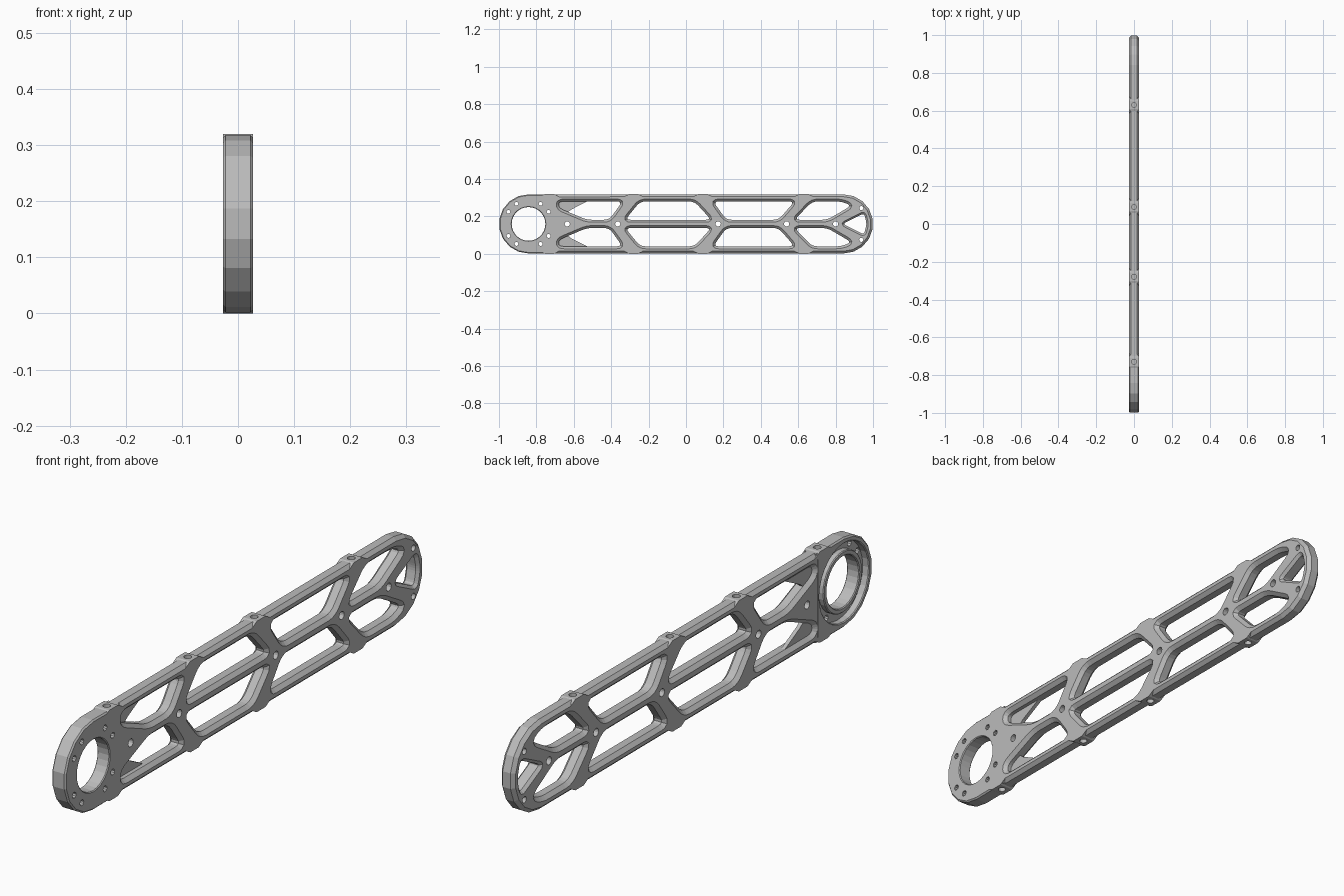
import bpy, bmesh, math
from mathutils import Vector

if "Cube" in bpy.data.objects:
    bpy.data.objects.remove(bpy.data.objects["Cube"], do_unlink=True)

MID = 0.16       # height of the centre line
T = 0.027        # half thickness
CH = 0.013       # chamfer of the truss bars
HEAD = -0.842    # centre of the mounting ring along y

metal = bpy.data.materials.new("grey_metal")
metal.use_nodes = True
grey = (0.5, 0.5, 0.5, 1)
metal.diffuse_color = grey
metal.node_tree.nodes["Principled BSDF"].inputs["Base Color"].default_value = grey


def arc(cy, cz, r, start, end, n):
    angles = [math.radians(start + (end - start) * i / n) for i in range(n + 1)]
    return [(cy + r * math.cos(a), cz + r * math.sin(a)) for a in angles]


def circle(cy, cz, r, n=14):
    return arc(cy, cz, r, 0, 360, n)[:-1]


def mirrored(pts):
    return [(y, -z) for y, z in pts]


def ccw(pts):
    area = sum(a[0] * b[1] - b[0] * a[1] for a, b in zip(pts, pts[1:] + pts[:1]))
    return pts if area > 0 else pts[::-1]


def rounded(pts, r, n=4):
    """Replace each corner with a short curve."""
    out = []
    for i, p in enumerate(pts):
        p = Vector(p)
        a, b = Vector(pts[i - 1]) - p, Vector(pts[(i + 1) % len(pts)]) - p
        start = p + a.normalized() * min(r, a.length * 0.45)
        end = p + b.normalized() * min(r, b.length * 0.45)
        for k in range(n + 1):
            t = k / n
            q = start * (1 - t) ** 2 + p * 2 * t * (1 - t) + end * t * t
            out.append((q.x, q.y))
    return out


def shifted(pts, d):
    """Move a closed loop sideways, to the left of its direction."""
    out = []
    for i, p in enumerate(pts):
        p = Vector(p)
        u = (p - Vector(pts[i - 1])).normalized()
        v = (Vector(pts[(i + 1) % len(pts)]) - p).normalized()
        n1, n2 = Vector((-u.y, u.x)), Vector((-v.y, v.x))
        q = p + (n1 + n2) * d / max(0.4, 1 + n1.dot(n2))
        out.append((q.x, q.y))
    return out


def plate(name, loops, x0, x1, low=1, high=1):
    """Plate across x: first loop is the outline, the rest are holes.
    Each loop is (points, chamfer); low and high scale the chamfer per side."""
    bm = bmesh.new()
    caps = ([], [])
    for i, (pts, c) in enumerate(loops):
        pts = ccw(pts)
        sign = 1 if i == 0 else -1
        rings = []
        for x, d in ((x0, c * low), (x0 + c * low, 0), (x1 - c * high, 0), (x1, c * high)):
            if rings and abs(x - rings[-1][0].co.x) < 1e-6:
                continue
            loop = shifted(pts, sign * d) if d else pts
            rings.append([bm.verts.new((x, y, z + MID)) for y, z in loop])
        n = len(pts)
        for a, b in zip(rings, rings[1:]):
            for k in range(n):
                bm.faces.new((a[k], a[(k + 1) % n], b[(k + 1) % n], b[k]))
        for cap, ring in zip(caps, (rings[0], rings[-1])):
            cap += [bm.edges.get((ring[k], ring[(k + 1) % n])) for k in range(n)]
    for cap, side in zip(caps, (-1, 1)):
        bmesh.ops.triangle_fill(bm, use_beauty=True, edges=cap, normal=(side, 0, 0))
    bmesh.ops.recalc_face_normals(bm, faces=bm.faces[:])
    mesh = bpy.data.meshes.new(name)
    bm.to_mesh(mesh)
    bm.free()
    mesh.materials.append(metal)
    obj = bpy.data.objects.new(name, mesh)
    bpy.context.scene.collection.objects.link(obj)
    return obj


# Truss frame: long outline, mirrored pockets and cross bolt holes
outline = [(-0.706, -0.157)] + arc(0.842, 0, 0.158, -90, 90, 9) + [(-0.706, 0.157)]
pockets = [
    [(-0.68, 0.12), (-0.68, 0.085), (-0.62, 0.06), (-0.53, 0.022), (-0.41, 0.022), (-0.34, 0.12)],
    [(-0.325, 0.022), (-0.245, 0.12), (0.045, 0.12), (0.135, 0.022)],
    [(0.145, 0.12), (0.215, 0.022), (0.495, 0.022), (0.58, 0.12)],
    [(0.58, 0.022), (0.675, 0.12), (0.83, 0.12), (0.885, 0.098), (0.755, 0.022)],
]
loops = [(outline, 0.012)]
for p in pockets:
    loops += [(rounded(p, 0.03), CH), (rounded(mirrored(p), 0.03), CH)]
end_pocket = [(0.838, 0), (0.952, 0.057), (0.966, 0), (0.952, -0.057)]
loops.append((rounded(end_pocket, 0.018), 0.01))
loops += [(circle(y, 0, 0.014), 0) for y in (-0.635, -0.365, 0.172, 0.538, 0.80)]
loops += [(circle(0.937, s * 0.085, 0.011), 0) for s in (-1, 1)]
frame = plate("truss_frame", loops, -T, T)

# Mounting ring: flat plate on one side, rim and collar on the other
head = arc(HEAD, 0, 0.158, 90, 270, 9) + [(-0.69, -0.157), (-0.69, 0.157)]
bolts = [(circle(HEAD + 0.125 * math.cos(math.radians(a)),
                 0.125 * math.sin(math.radians(a)), 0.0105, 10), 0)
         for q in range(0, 360, 90) for a in (q + 31, q + 59)]
bore = circle(HEAD, 0, 0.09, 28)
ring_plate = plate("ring_plate", [(head, 0.005), (bore, 0.003)] + bolts, -0.002, T, low=0)
ring_rim = plate("ring_rim", [(head, 0.005), (circle(HEAD, 0, 0.138, 28), 0.003)], -T, 0, high=0)
plate("ring_collar", [(circle(HEAD, 0, 0.108, 28), 0.003), (bore, 0.003)], -0.022, 0, high=0)

# Thin webs in the pockets beside the ring
web = [(-0.70, 0.13), (-0.51, 0.13), (-0.615, 0.076), (-0.64, 0.055), (-0.70, 0.075)]
plate("upper_web", [(web, 0)], -0.014, 0)
plate("lower_web", [(mirrored(web), 0)], -0.014, 0)

# Edge bosses, drilled from above and below
drilled = [frame, ring_plate, ring_rim]
bm = bmesh.new()
for y in (-0.73, -0.28, 0.09, 0.63):
    boss = [(y - 0.065, 0.137), (y + 0.065, 0.137), (y + 0.024, 0.16), (y - 0.024, 0.16)]
    drilled.append(plate("upper_boss", [(boss, 0)], -T, T))
    drilled.append(plate("lower_boss", [(mirrored(boss), 0)], -T, T))
    for s in (-1, 1):
        made = bmesh.ops.create_cone(bm, cap_ends=True, segments=14, radius1=0.013,
                                     radius2=0.013, depth=0.06)
        bmesh.ops.translate(bm, verts=made["verts"], vec=(0, y, MID + s * 0.163))
mesh = bpy.data.meshes.new("drill")
bm.to_mesh(mesh)
bm.free()
drill = bpy.data.objects.new("drill", mesh)
bpy.context.scene.collection.objects.link(drill)
drill.hide_render = True
for obj in drilled:
    cut = obj.modifiers.new("drill_holes", 'BOOLEAN')
    cut.operation = 'DIFFERENCE'
    cut.solver = 'EXACT'
    cut.object = drill
graph = bpy.context.evaluated_depsgraph_get()
results = [bpy.data.meshes.new_from_object(o.evaluated_get(graph)) for o in drilled]
for obj, result in zip(drilled, results):
    obj.modifiers.clear()
    obj.data = result
bpy.data.objects.remove(drill, do_unlink=True)
